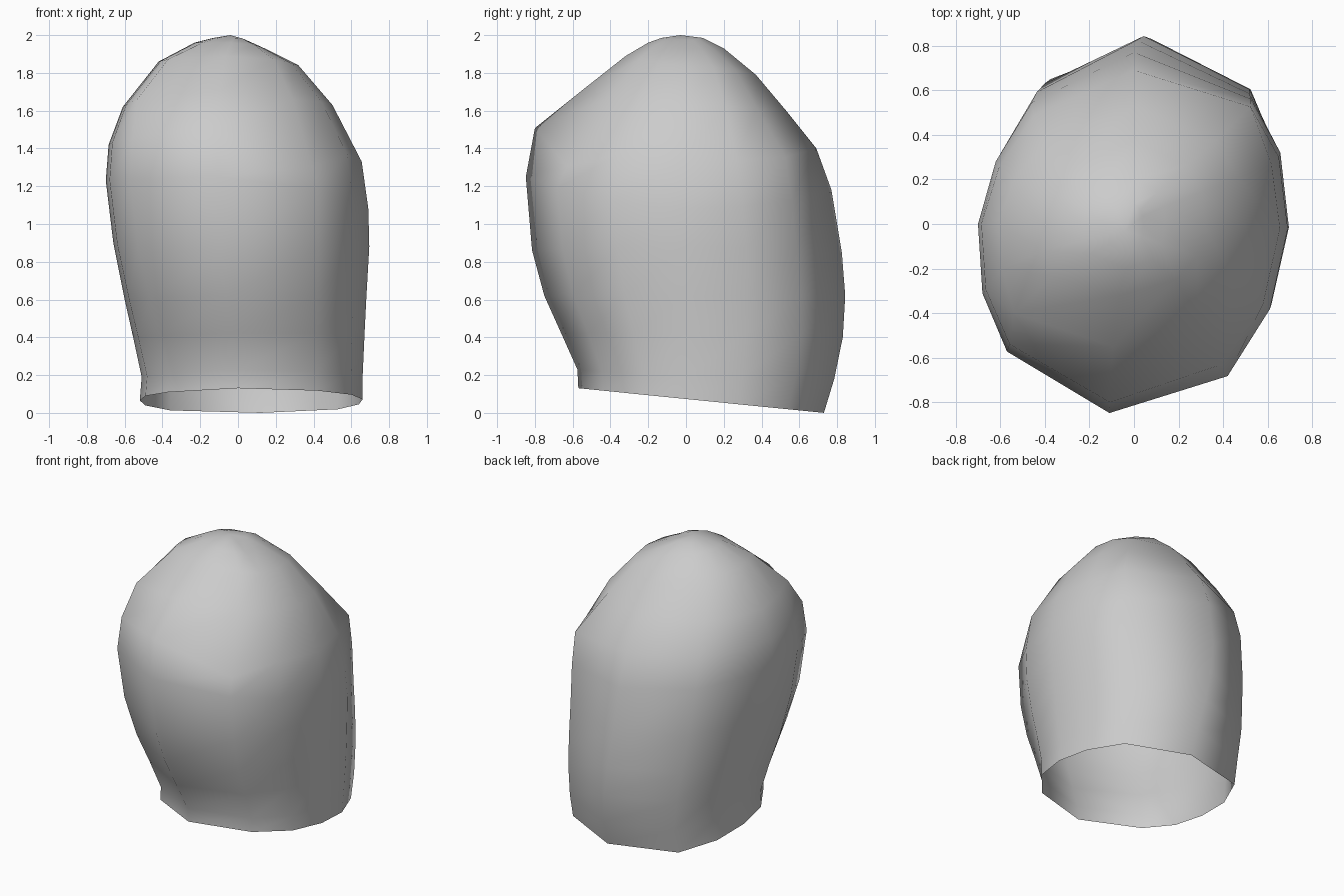
import bpy, bmesh

if "Cube" in bpy.data.objects:
    bpy.data.objects.remove(bpy.data.objects["Cube"])

# Outlines seen from above: twelve columns, counter-clockwise from the front
BELLY = [(-.11, -.845), (.42, -.68), (.61, -.38), (.69, -.02), (.65, .33), (.51, .60),
         (0, .85), (-.46, .60), (-.62, .31), (-.70, 0), (-.68, -.31), (-.57, -.57)]
HEM = [(0, -.57), (.42, -.44), (.60, -.23), (.66, .02), (.64, .28), (.53, .54),
       (.12, .73), (-.36, .60), (-.49, .34), (-.52, .08), (-.49, -.16), (-.37, -.36)]
FRONT_RIGHT, BACK_RIGHT, FRONT_LEFT = 1, 5, 11


def unit(outline):
    xs, ys = zip(*outline)
    return [(x / (max(xs) if x > 0 else -min(xs)), y / (max(ys) if y > 0 else -min(ys)))
            for x, y in outline]


# Each ring: (reach, height) at the left, right, front and back
RINGS = [
    ((.52, .07), (.66, .08), (.57, .13), (.73, .00)),
    ((.51, .19), (.66, .20), (.575, .23), (.785, .18)),
    ((.555, .40), (.67, .42), (.66, .42), (.83, .40)),
    ((.60, .60), (.68, .62), (.75, .62), (.843, .62)),
    ((.66, .90), (.695, .88), (.815, .86), (.825, .85)),
    ((.70, 1.23), (.69, 1.08), (.848, 1.25), (.77, 1.18)),
    ((.685, 1.42), (.655, 1.33), (.80, 1.51), (.69, 1.40)),
    ((.61, 1.62), (.50, 1.63), (.55, 1.71), (.53, 1.60)),
    ((.42, 1.86), (.32, 1.84), (.32, 1.89), (.37, 1.79)),
    ((.23, 1.96), (.14, 1.93), (.20, 1.96), (.20, 1.93)),
    ((.13, 1.985), (.04, 1.975), (.13, 1.985), (.09, 1.985)),
]
# How much of the hem outline the lowest rings keep
HEM_SHARE = [1, .95, .65, .35, .1]
# Corner adjustments around the crown edge, (ring, column): (scale, height change)
CORNERS = {(6, FRONT_RIGHT): (.98, -.14), (6, BACK_RIGHT): (1.08, -.01),
           (7, FRONT_RIGHT): (.95, -.02), (8, FRONT_RIGHT): (.97, 0),
           (5, BACK_RIGHT): (1.03, 0),
           (7, FRONT_LEFT): (1.08, 0), (8, FRONT_LEFT): (1.08, 0)}
hem_unit, belly_unit = unit(HEM), unit(BELLY)


def ring_points(i):
    left, right, front, back = RINGS[i]
    share = HEM_SHARE[i] if i < len(HEM_SHARE) else 0
    pts = []
    for c, (h, b) in enumerate(zip(hem_unit, belly_unit)):
        u, v = (p * share + q * (1 - share) for p, q in zip(h, b))
        side = right if u > 0 else left
        end = back if v > 0 else front
        wu, wv = u * u, v * v
        z = (side[1] * wu + end[1] * wv) / (wu + wv)
        s, dz = CORNERS.get((i, c), (1, 0))
        y = v * end[0] * s
        # the hem lies in one tilted plane
        if i == 0:
            z = .0735 - .1005 * y
        pts.append((u * side[0] * s, y, z + dz))
    return pts


# Open-bottomed hood shell: rings joined by quads, closed by an apex fan
bm = bmesh.new()
rings = [[bm.verts.new(p) for p in ring_points(i)] for i in range(len(RINGS))]
apex = bm.verts.new((-.04, -.03, 2.0))
n = len(BELLY)
for lower, upper in zip(rings, rings[1:]):
    for k in range(n):
        j = (k + 1) % n
        bm.faces.new((lower[k], lower[j], upper[j], upper[k]))
for k in range(n):
    bm.faces.new((rings[-1][k], rings[-1][(k + 1) % n], apex))
for f in bm.faces:
    f.smooth = True
mesh = bpy.data.meshes.new("hood")
bm.to_mesh(mesh)
bm.free()
hood = bpy.data.objects.new("hood", mesh)
bpy.context.collection.objects.link(hood)
